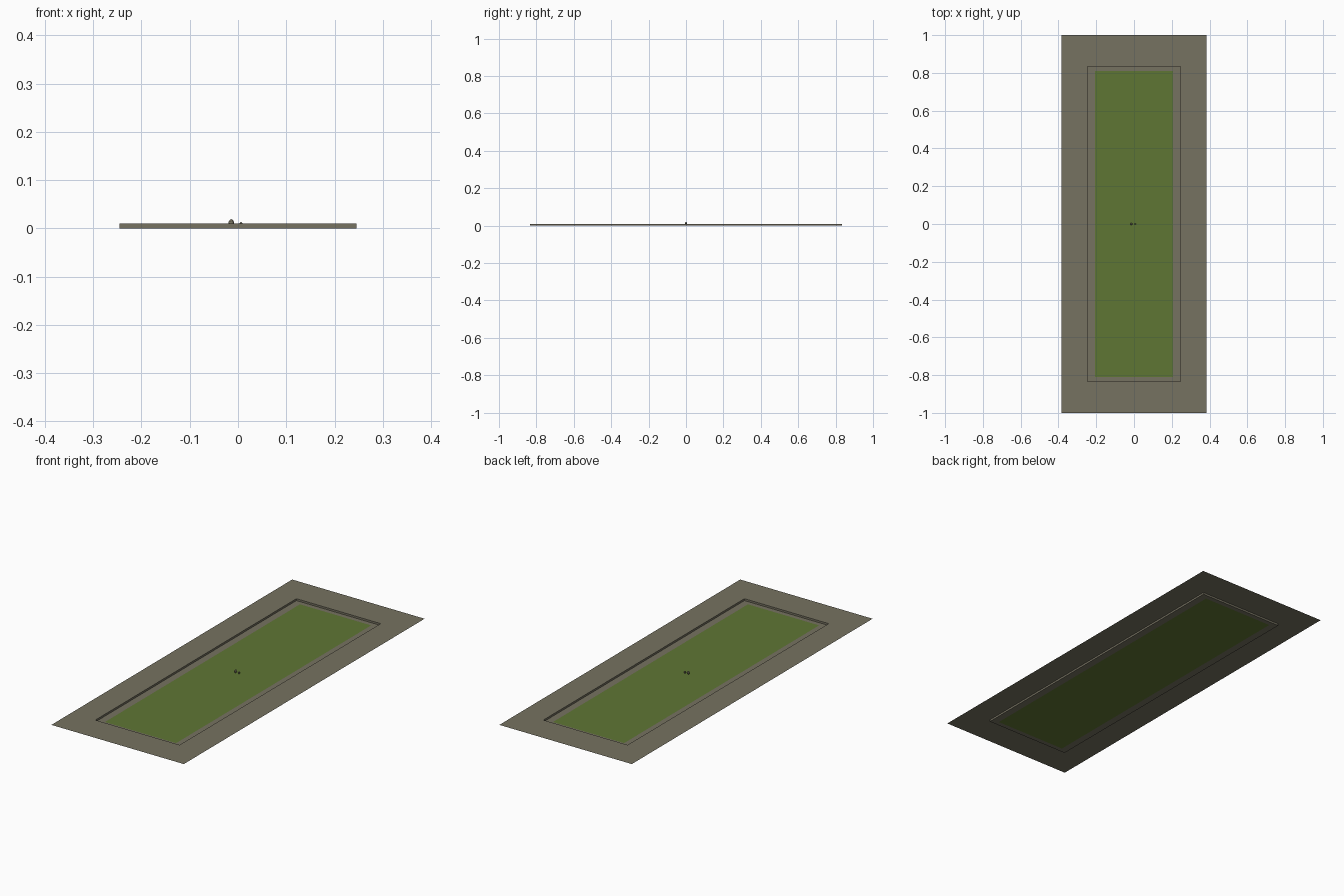
import bpy, bmesh

if "Cube" in bpy.data.objects:
    bpy.data.objects.remove(bpy.data.objects["Cube"])


def material(name, rgb):
    m = bpy.data.materials.new(name)
    m.diffuse_color = (*rgb, 1)
    m.use_nodes = True
    m.node_tree.nodes["Principled BSDF"].inputs["Base Color"].default_value = m.diffuse_color
    return m


EARTH = material("grey brown earth", (0.181, 0.168, 0.119))
GRASS = material("moss green", (0.114, 0.181, 0.034))


def finish(name, bm, mat):
    mesh = bpy.data.meshes.new(name)
    bm.to_mesh(mesh)
    bm.free()
    mesh.materials.append(mat)
    obj = bpy.data.objects.new(name, mesh)
    bpy.context.collection.objects.link(obj)
    return obj


def loop(bm, x, y, z):
    return [bm.verts.new((sx * x, sy * y, z))
            for sx, sy in ((-1, -1), (1, -1), (1, 1), (-1, 1))]


def ring(name, outer, inner, mat):
    """Rectangular band between two (half x, half y, z) loops."""
    bm = bmesh.new()
    a, b = loop(bm, *outer), loop(bm, *inner)
    for i in range(4):
        j = (i + 1) % 4
        bm.faces.new((a[i], a[j], b[j], b[i]))
    return finish(name, bm, mat)


# Surrounding ground sheet with a shallow rectangular recess
TOP = 0.01
ring("ground_sheet", (0.385, 1.0, TOP), (0.245, 0.835, TOP), EARTH)
ring("recess_wall", (0.245, 0.835, TOP), (0.245, 0.835, 0), EARTH)
ring("recess_border", (0.245, 0.835, 0), (0.207, 0.81, 0), EARTH)

# Green floor of the recess
bm = bmesh.new()
bm.faces.new(loop(bm, 0.207, 0.81, 0))
finish("green_floor", bm, GRASS)


# Two tiny rounded pebbles at the centre
def pebble(name, x, radius, height):
    bm = bmesh.new()
    bmesh.ops.create_icosphere(bm, subdivisions=2, radius=1)
    for v in bm.verts:
        v.co.x = v.co.x * radius + x
        v.co.y *= radius
        v.co.z = (v.co.z + 1) * height / 2
    finish(name, bm, EARTH)


pebble("large_pebble", -0.014, 0.006, 0.019)
pebble("small_pebble", 0.006, 0.004, 0.013)
